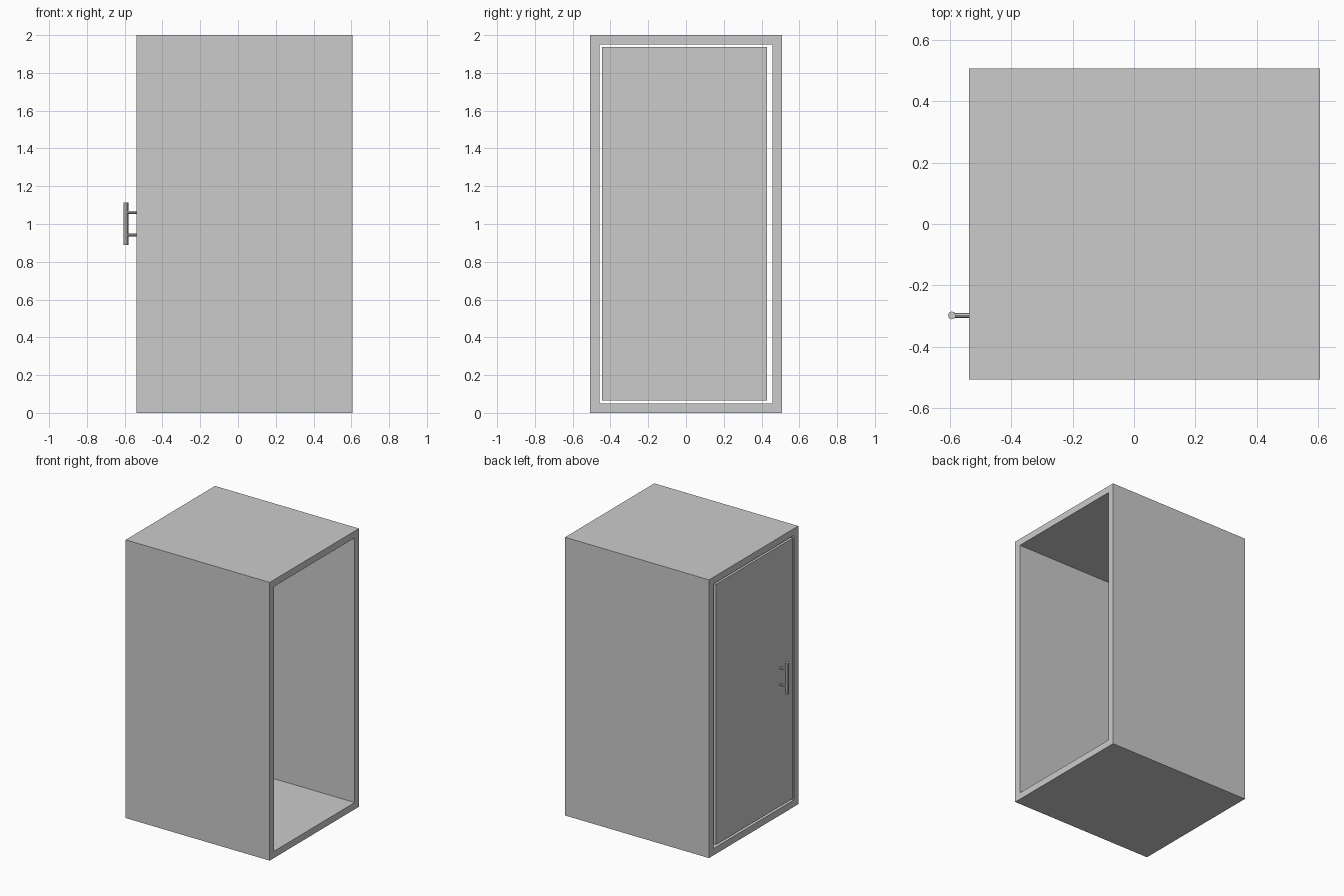
import bpy, bmesh
from mathutils import Matrix, Vector

if "Cube" in bpy.data.objects:
    bpy.data.objects.remove(bpy.data.objects["Cube"], do_unlink=True)

grey = bpy.data.materials.new("light grey")
grey.use_nodes = True
colour = (0.6, 0.6, 0.6, 1)
grey.diffuse_color = colour
grey.node_tree.nodes["Principled BSDF"].inputs["Base Color"].default_value = colour


def finish(name, bm):
    bmesh.ops.recalc_face_normals(bm, faces=bm.faces)
    mesh = bpy.data.meshes.new(name)
    bm.to_mesh(mesh)
    bm.free()
    mesh.materials.append(grey)
    obj = bpy.data.objects.new(name, mesh)
    bpy.context.collection.objects.link(obj)
    return obj


def box(low, high):
    low, high = Vector(low), Vector(high)
    bm = bmesh.new()
    bmesh.ops.create_cube(bm, size=1, matrix=Matrix.Translation((low + high) / 2)
                          @ Matrix.Diagonal((*(high - low), 1)))
    return bm


def rod(name, centre, radius, length, axis):
    bm = bmesh.new()
    turn = Vector((0, 0, 1)).rotation_difference(Vector(axis)).to_matrix().to_4x4()
    bmesh.ops.create_cone(bm, cap_ends=True, segments=8, radius1=radius, radius2=radius,
                          depth=length, matrix=Matrix.Translation(centre) @ turn)
    return finish(name, bm)


# Cabinet shell: a box hollowed right through along x
back_x, open_x = -0.538, 0.607
bm = box((back_x, -0.507, 0), (open_x, 0.507, 2))
bm.normal_update()
ends = [f for f in bm.faces if abs(f.normal.x) > 0.9]
bmesh.ops.inset_region(bm, faces=ends, thickness=0.049, use_even_offset=True)
rims = [e for f in ends for e in f.edges]
bmesh.ops.delete(bm, geom=ends, context='FACES_ONLY')
bmesh.ops.bridge_loops(bm, edges=rims)
finish("cabinet_shell", bm)

# Door panel, set in the end frame with an open gap all round
finish("door", box((back_x, -0.445, 0.066), (back_x + 0.04, 0.428, 1.937)))

# Bar handle on two posts
bar_x, handle_y, handle_z = -0.594, -0.298, 1.002
rod("handle_bar", (bar_x, handle_y, handle_z), 0.013, 0.226, (0, 0, 1))
for side, word in ((-1, "lower"), (1, "upper")):
    rod(word + "_handle_post", ((bar_x + back_x) / 2, handle_y, handle_z + side * 0.06),
        0.008, back_x - bar_x, (1, 0, 0))
